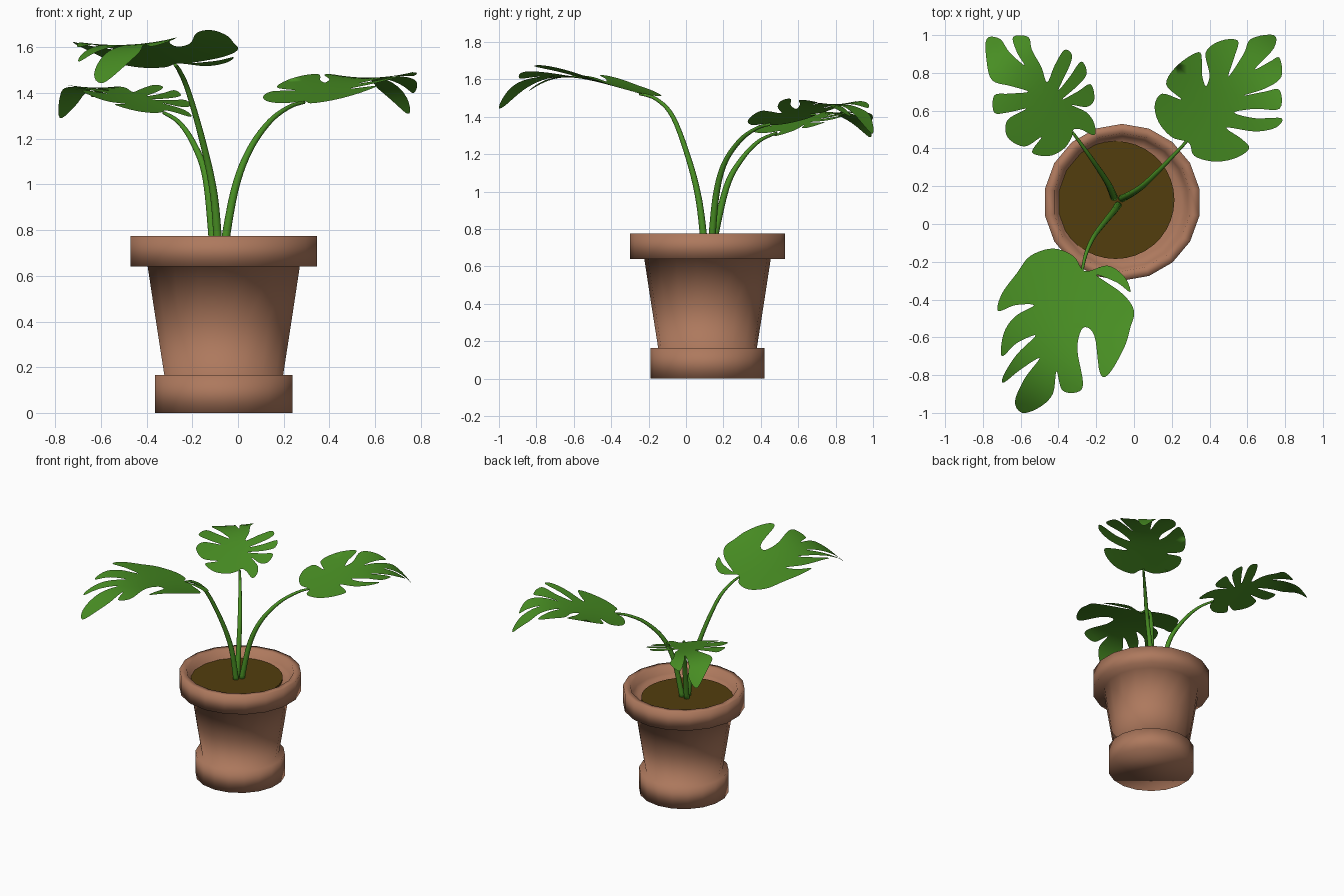
import bpy, bmesh, math
from mathutils import Vector
from mathutils.geometry import delaunay_2d_cdt

if "Cube" in bpy.data.objects:
    bpy.data.objects.remove(bpy.data.objects["Cube"])


def material(name, rgb):
    m = bpy.data.materials.new(name)
    m.diffuse_color = (*rgb, 1)
    m.use_nodes = True
    m.node_tree.nodes["Principled BSDF"].inputs["Base Color"].default_value = m.diffuse_color
    return m


TERRACOTTA = material("terracotta", (0.42, 0.19, 0.11))
SOIL = material("soil_brown", (0.085, 0.047, 0.004))
GREEN = material("leaf_green", (0.066, 0.275, 0.017))


def finish(bm, name, mat, smooth=True):
    me = bpy.data.meshes.new(name)
    bm.to_mesh(me)
    bm.free()
    me.materials.append(mat)
    for p in me.polygons:
        p.use_smooth = smooth
    ob = bpy.data.objects.new(name, me)
    bpy.context.collection.objects.link(ob)
    return ob


def loft(bm, rings):
    """Bridge rings of vertices and close both ends with caps."""
    for a, b in zip(rings, rings[1:]):
        for i in range(len(a)):
            j = (i + 1) % len(a)
            bm.faces.new((a[i], a[j], b[j], b[i]))
    bm.faces.new(rings[0][::-1])
    bm.faces.new(rings[-1])


def lathe(name, profile, sides, center, mat, smooth=True):
    """Revolve (radius, z) points about a vertical axis."""
    bm = bmesh.new()
    angles = [2 * math.pi * i / sides for i in range(sides)]
    loft(bm, [[bm.verts.new((center[0] + r * math.sin(a), center[1] - r * math.cos(a), z))
               for a in angles] for r, z in profile])
    finish(bm, name, mat, smooth)


def spline(pts, steps, closed):
    """Catmull-Rom curve through the points."""
    n = len(pts)
    at = (lambda i: pts[i % n]) if closed else (lambda i: pts[max(0, min(n - 1, i))])
    out = []
    for i in range(n if closed else n - 1):
        a, b, c, d = at(i - 1), at(i), at(i + 1), at(i + 2)
        for k in range(steps):
            t = k / steps
            out.append(0.5 * (2 * b + (c - a) * t + (2 * a - 5 * b + 4 * c - d) * t ** 2
                              + (3 * b - a - 3 * c + d) * t ** 3))
    if not closed:
        out.append(pts[-1])
    return out


def stem(name, points, r0=0.020, r1=0.007, sides=10):
    path = spline([Vector(p) for p in points], 5, False)
    bm = bmesh.new()
    rings = []
    last = len(path) - 1
    for i, p in enumerate(path):
        d = (path[min(i + 1, last)] - path[max(i - 1, 0)]).normalized()
        u = d.cross(Vector((0.3, 1, 0))).normalized()
        v = d.cross(u)
        r = r0 + (r1 - r0) * i / last
        rings.append([bm.verts.new(p + r * (u * math.cos(2 * math.pi * k / sides)
                                            + v * math.sin(2 * math.pi * k / sides)))
                      for k in range(sides)])
    loft(bm, rings)
    finish(bm, name, GREEN)


def leaf(name, outline, base, tip, rise, drop, power, cup, tilt=0):
    """Fill a lobed plan outline (hundredths) and bend it along its midrib."""
    base = Vector(base)
    axis = Vector(tip) - base.xy
    length = axis.length
    axis.normalize()
    side = Vector((-axis.y, axis.x))
    edge = spline([Vector(p) / 100 for p in outline], 5, True)
    grid = [Vector((base.x + i * 0.05, base.y + j * 0.05))
            for i in range(-18, 19) for j in range(-18, 19)]
    verts, _, faces, *_ = delaunay_2d_cdt(edge + grid, [], [list(range(len(edge)))], 1, 1e-5)
    bm = bmesh.new()
    made = {}

    def vert(i):
        if i not in made:
            rel = verts[i] - base.xy
            t, s = rel.dot(axis) / length, rel.dot(side)
            z = (base.z + rise * t - drop * max(t, 0) ** power + tilt * s
                 + cup * s * s * max(0, min(1, 0.4 + t)))
            made[i] = bm.verts.new((verts[i].x, verts[i].y, z))
        return made[i]

    for f in faces:
        bm.faces.new([vert(i) for i in f])
    bm.normal_update()
    for f in bm.faces:
        if f.normal.z < 0:
            f.normal_flip()
    finish(bm, name, GREEN)


# Pot with foot, tapered wall, thick rim and inner ledge
lathe("pot", [(0.305, 0), (0.305, 0.165), (0.264, 0.165), (0.301, 0.40), (0.338, 0.64),
              (0.415, 0.64), (0.415, 0.775), (0.365, 0.775), (0.35, 0.72), (0.31, 0.70)],
      18, (-0.0625, 0.115), TERRACOTTA)
# Soil
lathe("soil", [(0.312, 0.702), (0.312, 0.715)], 36, (-0.098, 0.127), SOIL, False)

# Stems
stem("front_stem", [(-.085, .10, .70), (-.105, .07, .95), (-.15, .016, 1.17),
                    (-.215, -.07, 1.40), (-.255, -.16, 1.495), (-.275, -.25, 1.523)])
stem("right_stem", [(-.065, .135, .70), (-.015, .16, .975), (.05, .205, 1.15),
                    (.138, .29, 1.275), (.225, .38, 1.34), (.29, .45, 1.360)])
stem("left_stem", [(-.105, .14, .70), (-.138, .215, 1.02), (-.19, .295, 1.17),
                   (-.256, .39, 1.27), (-.325, .485, 1.314)])

# Leaves: outlines run around each lobe and slit
leaf("front_leaf", [(-26, -25), (-32, -17), (-43, -13), (-55, -17), (-62, -26), (-70, -37),
                    (-72, -46), (-63, -43), (-53, -43), (-63, -49), (-69, -58), (-70, -70),
                    (-62, -63), (-52, -59), (-62, -69), (-69, -80), (-69, -84), (-60, -77),
                    (-50, -71), (-58, -82), (-63, -94), (-59, -100), (-50, -97), (-43, -90),
                    (-41, -78), (-38, -88), (-30, -89), (-27, -84), (-30, -66), (-27, -55),
                    (-21, -59), (-18, -79), (-13, -79), (-5, -65), (-2, -55), (0, -46),
                    (-6, -37), (-20, -27), (-9, -31), (-2, -36), (-5, -28), (-14, -22)],
     (-.27, -.25, 1.53), (-.60, -1.0), 0.2, 0.29, 4, 0.38, 0.06)
leaf("right_leaf", [(29, 43), (20, 46), (13, 54), (11, 63), (15, 69), (25, 66), (17, 74),
                    (23, 84), (34, 91), (36, 86), (36, 79), (38, 73), (40, 79), (38, 91),
                    (46, 97), (55, 97), (53, 88), (50, 78), (58, 90), (62, 98), (74, 100),
                    (74, 93), (64, 82), (72, 86), (77, 88), (78, 78), (70, 72), (58, 68),
                    (69, 70), (77, 71), (77, 61), (64, 61), (53, 59), (64, 56), (78, 56),
                    (75, 51), (64, 49), (49, 51), (57, 45), (61, 40), (54, 35), (43, 33),
                    (32, 36)],
     (.28, .44, 1.365), (.73, .99), 0.2, 0.235, 5, 0.32)
leaf("left_leaf", [(-32, 50), (-28, 50), (-21, 47), (-21, 53), (-25, 59), (-33, 63),
                   (-25, 62), (-21, 66), (-23, 74), (-30, 70), (-38, 66), (-29, 74),
                   (-25, 80), (-28, 86), (-34, 78), (-40, 71), (-34, 84), (-33, 90),
                   (-37, 92), (-42, 84), (-46, 75), (-49, 83), (-54, 92), (-56, 99),
                   (-64, 99), (-62, 91), (-58, 84), (-66, 91), (-71, 98), (-78, 98),
                   (-78, 86), (-75, 76), (-65, 73), (-56, 70), (-66, 69), (-74, 68),
                   (-74, 59), (-67, 59), (-57, 61), (-67, 55), (-67, 46), (-58, 41),
                   (-49, 46), (-54, 38), (-45, 36), (-37, 40), (-33, 46)],
     (-.32, .48, 1.32), (-.77, .98), 0.2, 0.22, 5, 0.3)
